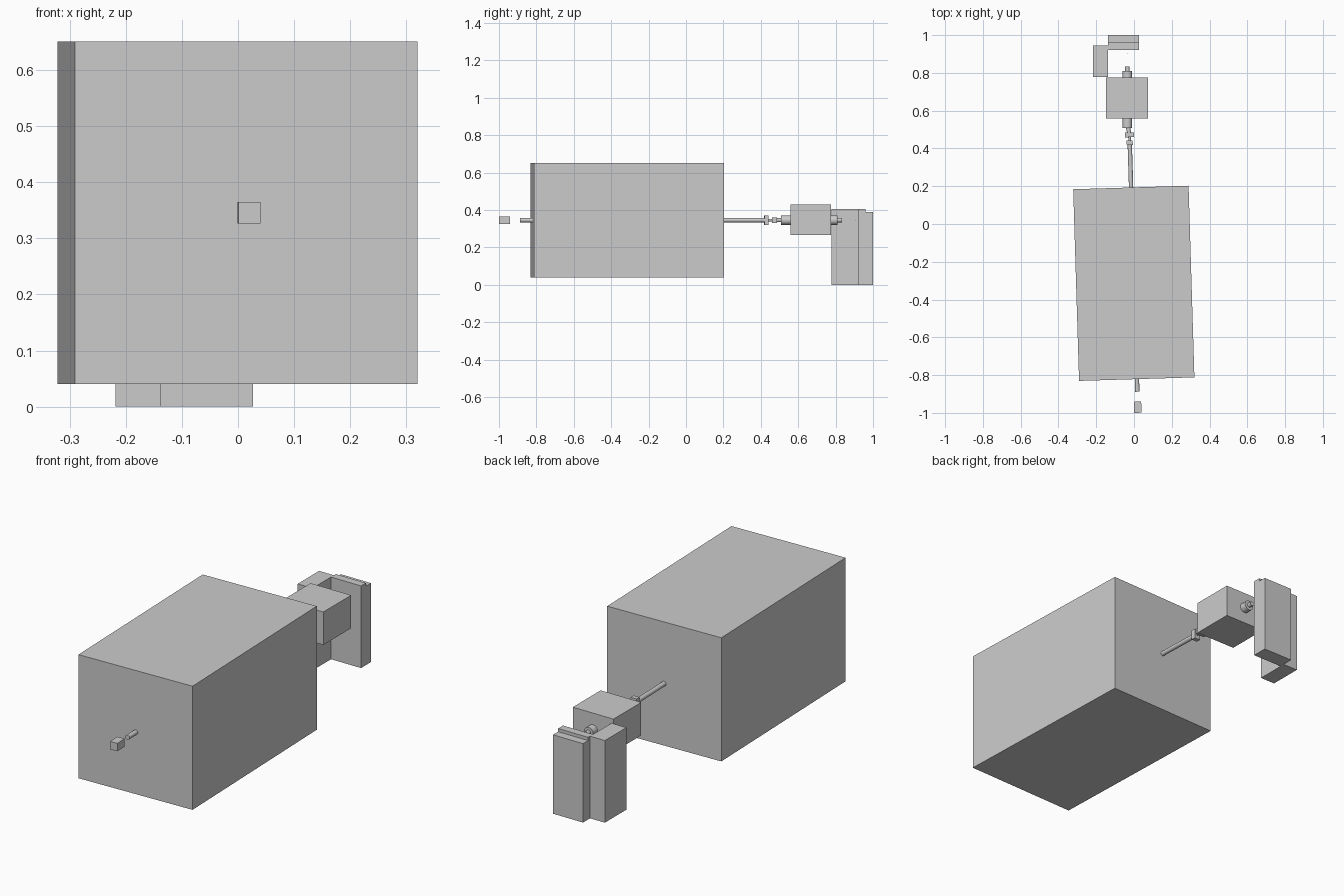
import bpy
import math
from mathutils import Vector

default = bpy.data.objects.get("Cube")
if default:
    bpy.data.objects.remove(default, do_unlink=True)

# Single light grey material
grey = bpy.data.materials.new("light_grey")
grey.use_nodes = True
COLOUR = (0.6, 0.6, 0.6, 1.0)
grey.diffuse_color = COLOUR
grey.node_tree.nodes["Principled BSDF"].inputs["Base Color"].default_value = COLOUR

TILT = math.radians(1.75)   # slight turn of the housing and its shaft
AXIS_Z = 0.346              # height of the drive axis
MOTOR_X = -0.035


def finish(name):
    obj = bpy.context.object
    obj.name = obj.data.name = name
    obj.data.materials.append(grey)
    return obj


def box(name, centre, size, turn=0.0):
    bpy.ops.mesh.primitive_cube_add(size=1, location=centre)
    obj = finish(name)
    obj.scale = size
    bpy.ops.object.transform_apply(location=False, rotation=False, scale=True)
    obj.rotation_euler.z = turn
    return obj


def rod(name, start, end, radius, sides=32):
    """Cylinder between two points."""
    a, b = Vector(start), Vector(end)
    bpy.ops.mesh.primitive_cylinder_add(vertices=sides, radius=radius,
                                        depth=(b - a).length, location=(a + b) / 2)
    obj = finish(name)
    obj.rotation_euler = (b - a).to_track_quat('Z', 'Y').to_euler()
    bpy.ops.object.shade_smooth_by_angle(angle=math.radians(30))
    return obj


def on_axis(y):
    """Point on the tilted drive axis at a given y."""
    return (-0.0095 - math.tan(TILT) * y, y, AXIS_Z)


# Large housing with the shaft running through it
box("housing", (-0.001, -0.314, 0.3455), (0.611, 1.015, 0.611), TILT)
rod("drive_shaft", on_axis(-0.888), on_axis(0.43), 0.0115)

# Small block ahead of the shaft, with its centre mark
box("front_block", (0.0195, -0.97, 0.3455), (0.039, 0.059, 0.039), TILT)
box("front_mark", (0.0205, -0.9995, AXIS_Z), (0.002, 0.001, 0.002))

# Universal joint: two crossed yokes and a link to the motor
box("upright_yoke", on_axis(0.43), (0.032, 0.023, 0.05), TILT)
rod("joint_pin", on_axis(0.43), on_axis(0.472), 0.007)
box("level_yoke", on_axis(0.472), (0.048, 0.025, 0.03), TILT)
rod("joint_link", on_axis(0.472), (MOTOR_X, 0.53, AXIS_Z), 0.011)

# Motor with a collar on either side and a rear stub
box("motor_body", (MOTOR_X - 0.001, 0.668, 0.347), (0.222, 0.217, 0.163))
for name, y0, y1, r in (("front_collar", 0.508, 0.57, 0.025),
                        ("rear_collar", 0.77, 0.811, 0.025),
                        ("rear_stub", 0.80, 0.833, 0.0115)):
    rod(name, (MOTOR_X, y0, AXIS_Z), (MOTOR_X, y1, AXIS_Z), r)
box("rear_mark", (MOTOR_X, 0.904, AXIS_Z), (0.003, 0.003, 0.003))

# Standing bracket: side post and a stepped rear plate
box("side_post", (-0.1775, 0.861, 0.203), (0.081, 0.168, 0.406))
box("rear_plate_inner", (-0.055, 0.941, 0.203), (0.164, 0.038, 0.406))
box("rear_plate_outer", (-0.055, 0.98, 0.195), (0.164, 0.04, 0.39))
